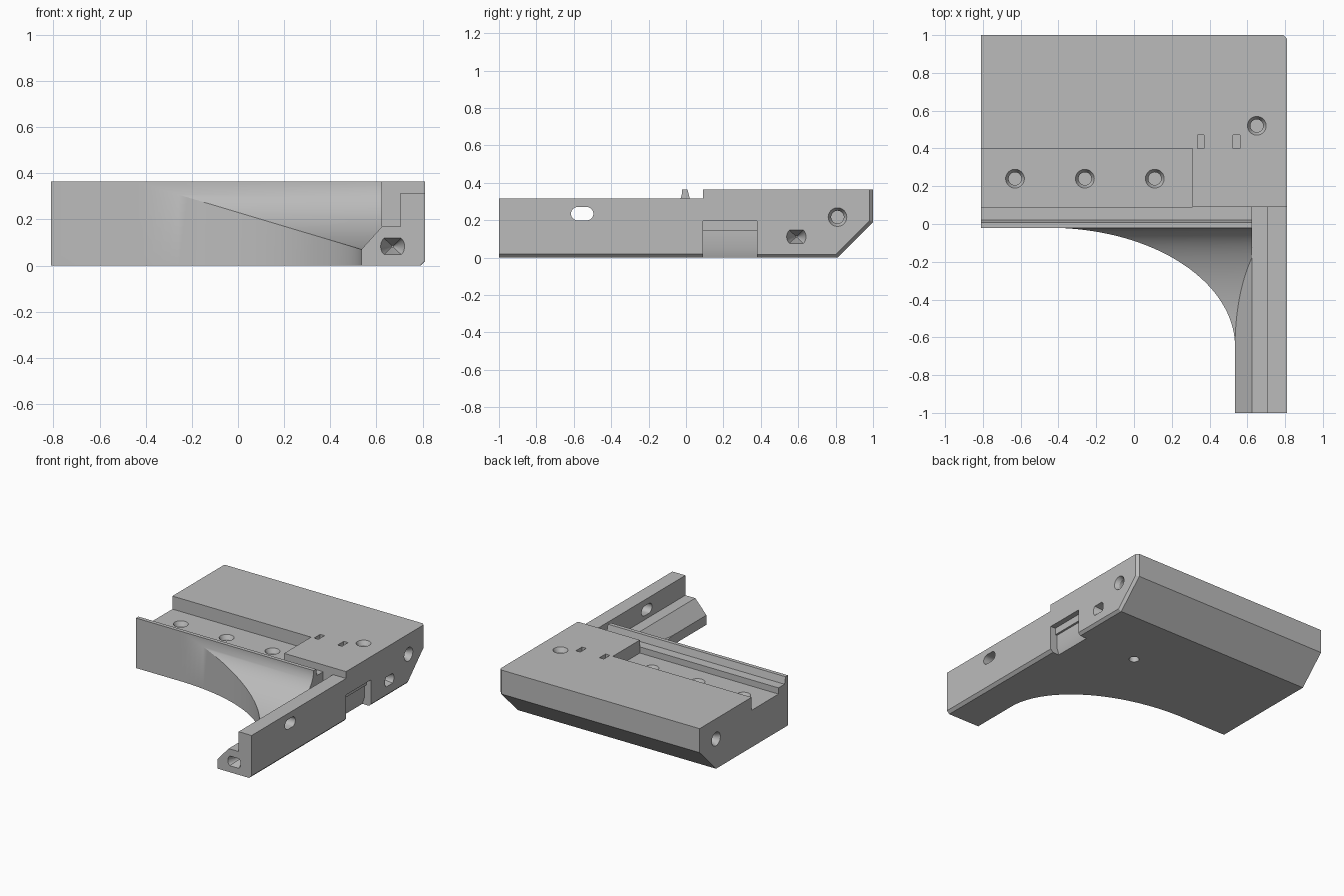
import bpy, bmesh
from math import cos, sin, pi, radians
from mathutils import Matrix, Vector

cube = bpy.data.objects.get("Cube")
if cube:
    bpy.data.objects.remove(cube)

grey = bpy.data.materials.new("plain grey")
grey.use_nodes = True
COLOUR = (0.5, 0.5, 0.5, 1)
grey.diffuse_color = COLOUR
grey.node_tree.nodes["Principled BSDF"].inputs["Base Color"].default_value = COLOUR


def finish(name, bm):
    bmesh.ops.recalc_face_normals(bm, faces=bm.faces)
    mesh = bpy.data.meshes.new(name)
    bm.to_mesh(mesh)
    bm.free()
    mesh.materials.append(grey)
    ob = bpy.data.objects.new(name, mesh)
    bpy.context.collection.objects.link(ob)
    return ob


def extrude(points, axis, start, end):
    """Extrude a profile (YZ along x, or XZ along y)."""
    bm = bmesh.new()
    def place(p, t):
        return (t, p[0], p[1]) if axis == "x" else (p[0], t, p[1])
    rings = [[bm.verts.new(place(p, t)) for p in points] for t in (start, end)]
    n = len(points)
    for ring in rings:
        bm.faces.new(ring)
    for i in range(n):
        j = (i + 1) % n
        bm.faces.new((rings[0][i], rings[0][j], rings[1][j], rings[1][i]))
    bmesh.ops.recalc_face_normals(bm, faces=bm.faces)
    return bm


def box(name, x0, x1, y0, y1, z0, z1):
    return finish(name, extrude([(y0, z0), (y1, z0), (y1, z1), (y0, z1)], "x", x0, x1))


def drill(name, mouth, direction, r_out, r_in, depth, flat=None, lead=0.01):
    """Round cutter that narrows from r_out to r_in; flat limits its height."""
    bm = bmesh.new()
    bmesh.ops.create_cone(bm, cap_ends=True, segments=32, radius1=r_out,
                          radius2=r_in, depth=depth + lead)
    d = Vector(direction)
    bmesh.ops.rotate(bm, verts=bm.verts, cent=(0, 0, 0),
                     matrix=d.to_track_quat("Z", "Y").to_matrix())
    bmesh.ops.translate(bm, verts=bm.verts, vec=Vector(mouth) + d * (depth - lead) / 2)
    ob = finish(name, bm)
    if flat:
        z = mouth[2]
        for v in ob.data.vertices:
            v.co.z = min(max(v.co.z, z - flat), z + flat)
    return ob


def combine(target, other, operation):
    mod = target.modifiers.new("combine", "BOOLEAN")
    mod.operation, mod.solver, mod.object = operation, "EXACT", other
    bpy.context.view_layer.objects.active = target
    bpy.ops.object.modifier_apply(modifier=mod.name)
    bpy.data.objects.remove(other)


# Main block with sloped back and a small chamfer round its right side
bm = extrude([(0.09, 0), (0.81, 0), (1, 0.19), (1, 0.365), (0.09, 0.365)], "x", -0.81, 0.81)
edges = [e for e in bm.edges if all(v.co.x > 0.8 for v in e.verts)
         and not all(v.co.z > 0.3 for v in e.verts)
         and not all(v.co.y < 0.1 for v in e.verts)]
bmesh.ops.bevel(bm, geom=edges, offset=0.018, segments=1, affect="EDGES")
body = finish("bracket_body", bm)

# Front wall with a raised tapered lip
lip = [(-0.02, 0), (0.1, 0), (0.1, 0.315), (0.02, 0.315), (0.008, 0.365), (-0.02, 0.365)]
combine(body, finish("front_wall", extrude(lip, "x", -0.81, 0.625)), "UNION")

# Stepped arm
arm = [(0.535, 0), (0.79, 0), (0.81, 0.02), (0.81, 0.315), (0.705, 0.315),
       (0.705, 0.17), (0.625, 0.17), (0.535, 0.07)]
combine(body, finish("arm", extrude(arm, "y", -1, 0.12)), "UNION")

# Curved gusset: elliptical outline with a coved upper surface
bm = bmesh.new()
sections = []
STEPS = 40
for i in range(STEPS + 2):
    a = min(i, STEPS) / STEPS * pi / 2
    x, y, z = -0.45 + 0.985 * cos(a), -0.65 + 0.63 * sin(a), 0.365 - 0.295 * cos(a)
    y += 0.01 if i > STEPS else 0
    sections.append([bm.verts.new(p) for p in
                     ((x, y, 0), (0.625, y, 0), (0.625, y, z), (x, y, z))])
for s, t in zip(sections, sections[1:]):
    for k in range(4):
        m = (k + 1) % 4
        bm.faces.new((s[k], s[m], t[m], t[k]))
bm.faces.new(sections[0])
bm.faces.new(sections[-1])
combine(body, finish("gusset", bm), "UNION")

cutters = [
    # Long channel and the two narrow slots
    box("channel", -0.9, 0.31, 0.09, 0.4, 0.27, 0.5),
    box("slot_a", 0.335, 0.37, 0.4, 0.47, 0.25, 0.5),
    box("slot_b", 0.525, 0.56, 0.4, 0.47, 0.25, 0.5),
    # Clip pocket in the right side
    finish("clip_pocket", extrude([(0.9, 0.195), (0.77, 0.195), (0.77, 0.145), (0.755, 0.145),
                                   (0.755, 0.05), (0.735, -0.01), (0.9, -0.01)],
                                  "y", 0.09, 0.38)),
    # Flat-sided conical holes
    drill("arm_end_hole", (0.67, -1, 0.083), (0, 1, 0), 0.056, 0.004, 0.12, 0.038),
    drill("side_flat_hole", (0.81, 0.59, 0.112), (-1, 0, 0), 0.056, 0.004, 0.12, 0.038),
    drill("underside_hole", (0.31, 0.37, 0), (0, 0, 1), 0.035, 0.03, 0.06),
]
# Countersunk round holes
holes = [((x, 0.24, 0.27), (0, 0, -1)) for x in (-0.63, -0.26, 0.11)]
holes += [((0.65, 0.52, 0.365), (0, 0, -1))]
holes += [((s * 0.81, 0.81, 0.217), (-s, 0, 0)) for s in (1, -1)]
for mouth, direction in holes:
    cutters.append(drill("countersink", mouth, direction, 0.055, 0.034, 0.03))
    cutters.append(drill("bore", mouth, direction, 0.034, 0.034, 0.1))
# Rounded slot through the arm
bm = bmesh.new()
bmesh.ops.create_cone(bm, cap_ends=True, segments=32, radius1=0.036, radius2=0.036, depth=0.2)
bmesh.ops.rotate(bm, verts=bm.verts, cent=(0, 0, 0), matrix=Matrix.Rotation(radians(90), 3, "Y"))
for v in bm.verts:
    v.co.y += 0.024 if v.co.y > 0 else -0.024
bmesh.ops.translate(bm, verts=bm.verts, vec=(0.76, -0.555, 0.235))
cutters.append(finish("arm_slot", bm))

for cutter in cutters:
    combine(body, cutter, "DIFFERENCE")

bpy.ops.object.select_all(action="DESELECT")
body.select_set(True)
bpy.context.view_layer.objects.active = body
bpy.ops.object.shade_smooth_by_angle(angle=radians(25))
